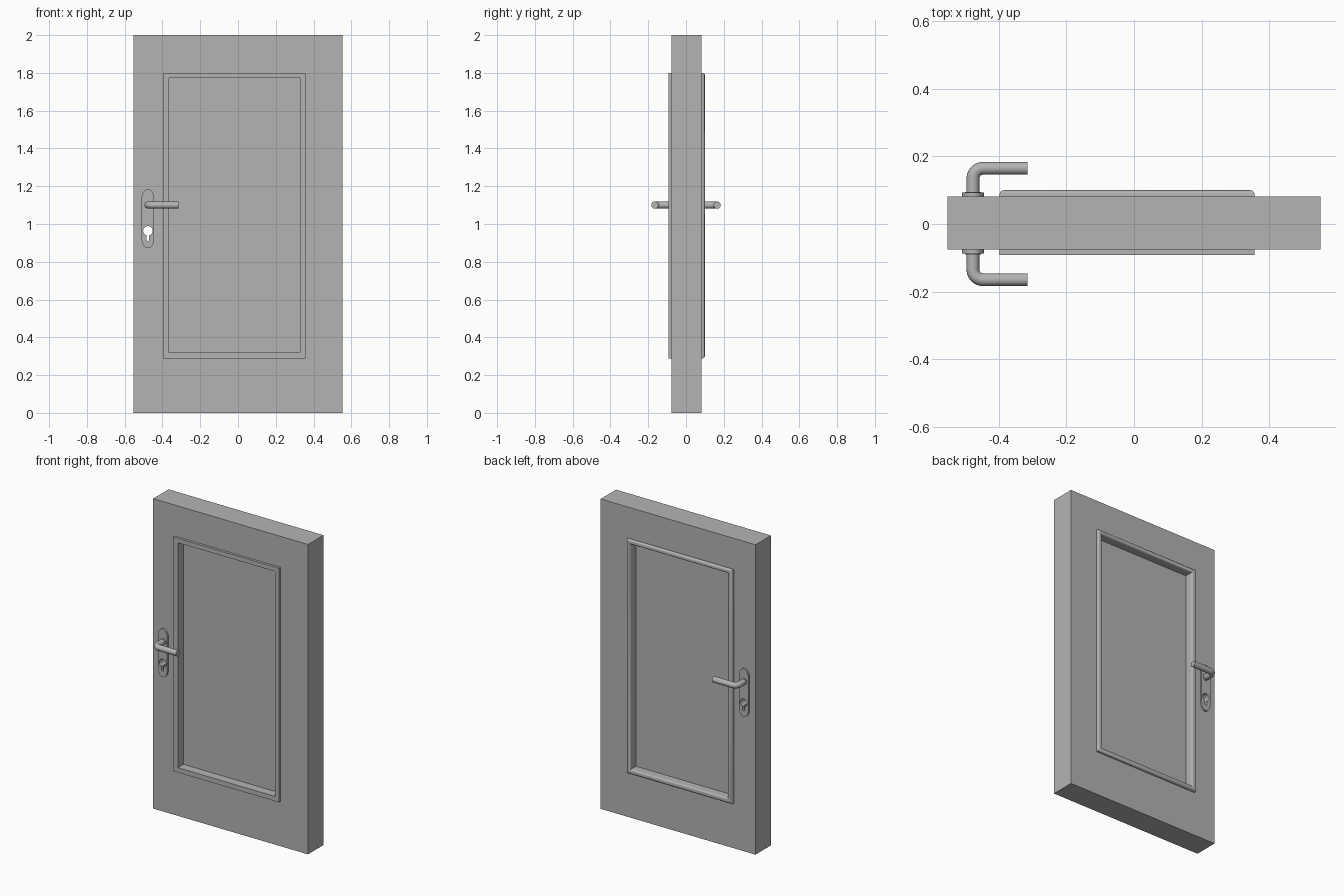
import bpy, bmesh
from math import sin, cos, pi, asin

if "Cube" in bpy.data.objects:
    bpy.data.objects.remove(bpy.data.objects["Cube"])

HX, HZ = -0.477, 1.10            # handle axis
OUTER = (-0.398, 0.357, 0.289, 1.80)
INNER = (-0.365, 0.328, 0.32, 1.772)
FRONT, BACK = -0.076, 0.081      # door leaf faces

grey = bpy.data.materials.new("dark_grey")
grey.diffuse_color = (0.455, 0.455, 0.455, 1)
grey.use_nodes = True
grey.node_tree.nodes["Principled BSDF"].inputs["Base Color"].default_value = grey.diffuse_color


def rect(x0, x1, z0, z1):
    return [(x0, z0), (x1, z0), (x1, z1), (x0, z1)]


def arc(cx, cz, r, a0, a1, n, stretch=1.0):
    return [(cx + r * cos(a0 + (a1 - a0) * i / n),
             cz + stretch * r * sin(a0 + (a1 - a0) * i / n)) for i in range(n + 1)]


def add(name, data):
    """Link and select a new object."""
    ob = bpy.data.objects.new(name, data)
    bpy.context.collection.objects.link(ob)
    bpy.ops.object.select_all(action='DESELECT')
    bpy.context.view_layer.objects.active = ob
    ob.select_set(True)
    data.materials.append(grey)
    return ob


def finish(curve, name, smooth=True):
    """Turn a curve into a mesh object."""
    add(name, curve)
    bpy.ops.object.convert(target='MESH')
    if smooth:
        bpy.ops.object.shade_smooth_by_angle(angle=0.6)
    return bpy.context.object


def sheet(name, loops, y0, y1, smooth=True):
    """Solid with holes: outlines in x/z, thickness from y0 to y1."""
    cu = bpy.data.curves.new(name, 'CURVE')
    cu.dimensions = '2D'
    cu.fill_mode = 'BOTH'
    cu.extrude = (y1 - y0) / 2
    for pts in loops:
        sp = cu.splines.new('POLY')
        sp.points.add(len(pts) - 1)
        for p, (x, z) in zip(sp.points, pts):
            p.co = (x, z, 0, 1)
        sp.use_cyclic_u = True
    ob = finish(cu, name, smooth)
    for v in ob.data.vertices:
        x, z, d = v.co
        v.co = (x, d + (y0 + y1) / 2, z)
    ob.data.flip_normals()


def moulding(name, profile):
    """Sweep (fraction across, y) profile round the panel opening."""
    bm = bmesh.new()
    rings = []
    for t, y in profile:
        b = [o + (i - o) * t for o, i in zip(OUTER, INNER)]
        rings.append([bm.verts.new((x, y, z)) for x, z in rect(*b)])
    for a, b in zip(rings, rings[1:] + rings[:1]):
        for i in range(4):
            j = (i + 1) % 4
            bm.faces.new((a[i], a[j], b[j], b[i]))
    bmesh.ops.recalc_face_normals(bm, faces=bm.faces)
    me = bpy.data.meshes.new(name)
    bm.to_mesh(me)
    bm.free()
    add(name, me)
    bpy.ops.object.shade_smooth_by_angle(angle=0.6)


# Keyhole outline: round top with a slot below
r, w, kz = 0.025, 0.007, 0.964
g = asin(w / r)
keyhole = (arc(HX, kz, r, -pi / 2 + g, 1.5 * pi - g, 28)
           + arc(HX, 0.917, w, pi, 2 * pi, 8))

# Door leaf with panel opening and keyhole, plus the recessed panel
sheet("door_leaf", [rect(-0.553, 0.553, 0, 2), rect(*INNER), keyhole], FRONT, BACK)
sheet("recessed_panel", [rect(*INNER)], -0.035, 0.042, False)

# Panel frames: square-edged at the front, rounded at the back
moulding("front_frame", [(0, FRONT), (0, -0.092), (1, -0.092), (1, FRONT)])
round_edge = [(0.4 - 0.4 * cos(a), 0.088 + 0.012 * sin(a))
              for a in (i * pi / 12 for i in range(7))]
moulding("back_frame", [(0, BACK)] + round_edge
         + [(1 - t, y) for t, y in reversed(round_edge)] + [(1, BACK)])

# Escutcheon plates and lever handles on both sides
plate = (arc(HX, 1.138, 0.033, 0, pi, 20, 1.4)
         + arc(HX, 0.919, 0.033, pi, 2 * pi, 20, 1.4))
for side, s, face in (("front", -1, FRONT), ("back", 1, BACK)):
    y0, y1 = sorted((face, face + s * 0.012))
    sheet(side + "_plate", [plate, keyhole], y0, y1)

    collar = arc(HX, HZ, 0.024, 0, 2 * pi - pi / 16, 31)
    y0, y1 = sorted((face, face + s * 0.014))
    sheet(side + "_collar", [collar], y0, y1)

    R, Y = 0.03, 0.165
    path = [(HX, 0.08)] + arc(HX + R, Y - R, R, pi, pi / 2, 10) + [(-0.315, Y)]
    cu = bpy.data.curves.new(side + "_handle", 'CURVE')
    cu.dimensions = '3D'
    cu.bevel_depth = 0.019
    cu.bevel_resolution = 6
    cu.use_fill_caps = True
    sp = cu.splines.new('POLY')
    sp.points.add(len(path) - 1)
    for p, (x, y) in zip(sp.points, path):
        p.co = (x, s * y, HZ, 1)
    finish(cu, side + "_handle")
